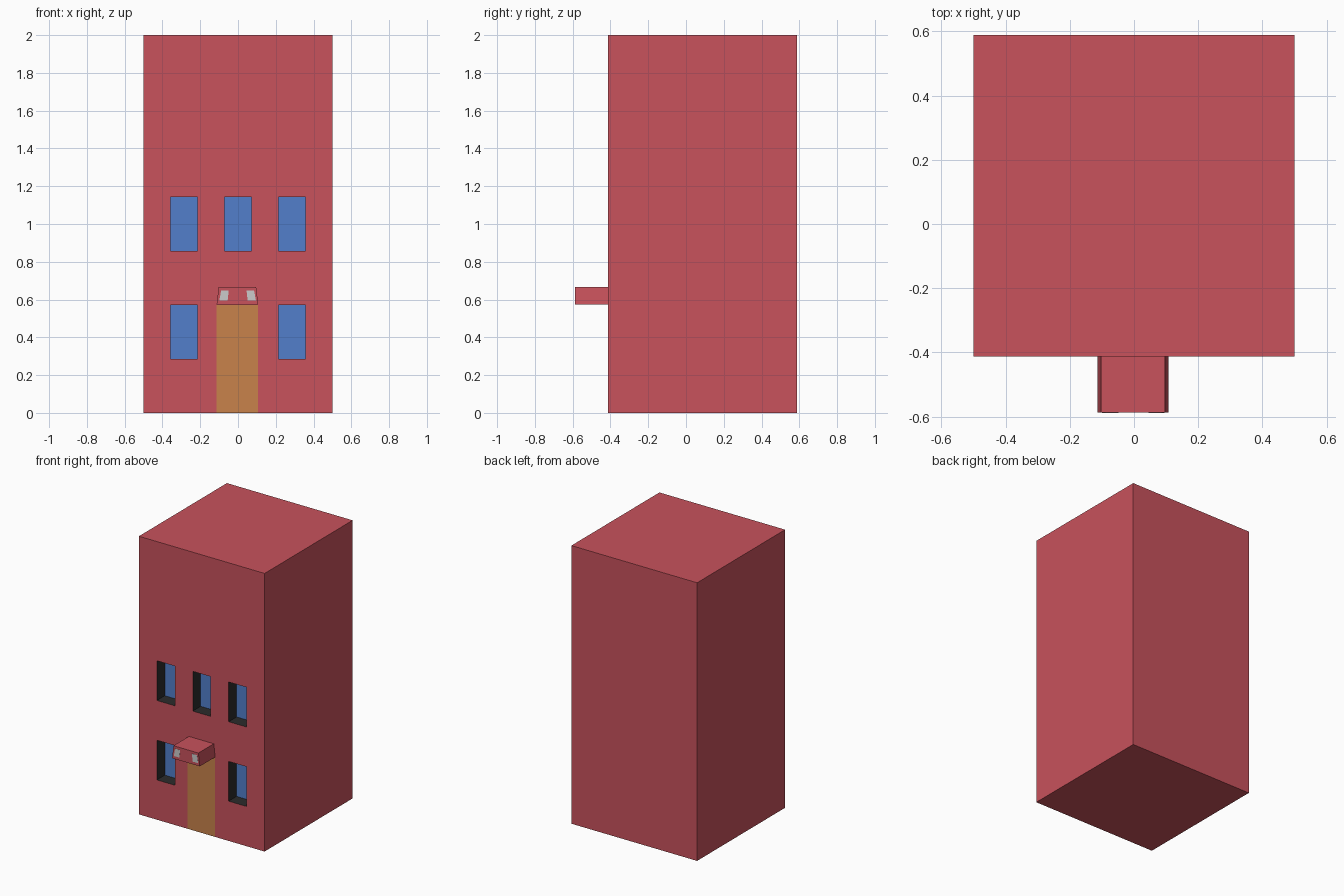
import bpy, bmesh

if "Cube" in bpy.data.objects:
    bpy.data.objects.remove(bpy.data.objects["Cube"])

FRONT, BACK = -0.412, 0.588
U = 1 / 7            # facade module: windows are 1 x 2 modules
RECESS = 0.09
DOOR_L, DOOR_R = -0.113, 0.107


def material(name, rgb):
    m = bpy.data.materials.new(name)
    m.diffuse_color = (*rgb, 1)
    m.use_nodes = True
    m.node_tree.nodes["Principled BSDF"].inputs["Base Color"].default_value = m.diffuse_color
    return m


def finish(name, bm, *mats):
    mesh = bpy.data.meshes.new(name)
    bm.to_mesh(mesh)
    bm.free()
    for m in mats:
        mesh.materials.append(m)
    ob = bpy.data.objects.new(name, mesh)
    bpy.context.collection.objects.link(ob)
    return ob


def prism(name, profile, y0, y1, *mats):
    """Extrude an x-z outline from y0 to y1."""
    bm = bmesh.new()
    face = bm.faces.new([bm.verts.new((x, y0, z)) for x, z in profile])
    ext = bmesh.ops.extrude_face_region(bm, geom=[face], use_keep_orig=True)
    moved = [g for g in ext["geom"] if isinstance(g, bmesh.types.BMVert)]
    bmesh.ops.translate(bm, verts=moved, vec=(0, y1 - y0, 0))
    bmesh.ops.recalc_face_normals(bm, faces=bm.faces)
    return finish(name, bm, *mats)


red = material("brick_red", (0.58, 0.084, 0.107))
blue = material("glass_blue", (0.084, 0.212, 0.6))
dark = material("reveal_dark", (0.025, 0.025, 0.025))
wood = material("door_wood", (0.58, 0.223, 0.07))

# Building block
bm = bmesh.new()
bmesh.ops.create_cube(bm, size=1)
for v in bm.verts:
    v.co = (v.co.x, FRONT if v.co.y < 0 else BACK, 2 if v.co.z > 0 else 0)


def front_faces():
    return [f for f in bm.faces if all(abs(v.co.y - FRONT) < 1e-5 for v in f.verts)]


# Slice only the facade along the window and door lines
xs = [-2.5 * U, -1.5 * U, DOOR_L, -U / 2, U / 2, DOOR_R, 1.5 * U, 2.5 * U]
cuts = [((x, 0, 0), (1, 0, 0)) for x in xs]
cuts += [((0, 0, k * U), (0, 0, 1)) for k in (2, 4, 6, 8)]
for co, no in cuts:
    faces = front_faces()
    geom = faces + list({e for f in faces for e in f.edges}) + list({v for f in faces for v in f.verts})
    bmesh.ops.bisect_plane(bm, geom=geom, plane_co=co, plane_no=no, dist=1e-5)

# Door panel and window openings
windows = []
for f in front_faces():
    c = f.calc_center_median()
    in_door = DOOR_L < c.x < DOOR_R
    in_column = any(abs(c.x - k * U) < U / 2 for k in (-2, 0, 2))
    lower, upper = 2 * U < c.z < 4 * U, 6 * U < c.z < 8 * U
    if in_door and c.z < 4 * U:
        f.material_index = 3
    elif in_column and (lower or upper):
        windows.append(f)

# Sink the glass and darken the reveals
reveals = bmesh.ops.inset_individual(bm, faces=windows, thickness=0, depth=-RECESS)
for f in reveals["faces"]:
    f.material_index = 2
for f in windows:
    f.material_index = 1
bmesh.ops.dissolve_limit(bm, angle_limit=0.01, verts=bm.verts, edges=bm.edges,
                         delimit={'MATERIAL'})
bmesh.ops.recalc_face_normals(bm, faces=bm.faces)
finish("building", bm, red, blue, dark, wood)

# Tapered canopy over the door
prism("door_canopy", [(DOOR_L, 0.574), (DOOR_R, 0.574), (0.096, 0.667), (-0.102, 0.667)],
      -0.587, FRONT, red)

# Slanted grey panels on the canopy front
for side, s in (("left", -1), ("right", 1)):
    outline = [(s * x - 0.002, z) for x, z in
               ((0.053, 0.594), (0.097, 0.594), (0.087, 0.649), (0.047, 0.649))]
    prism("canopy_panel_" + side, outline, -0.588, -0.586)
